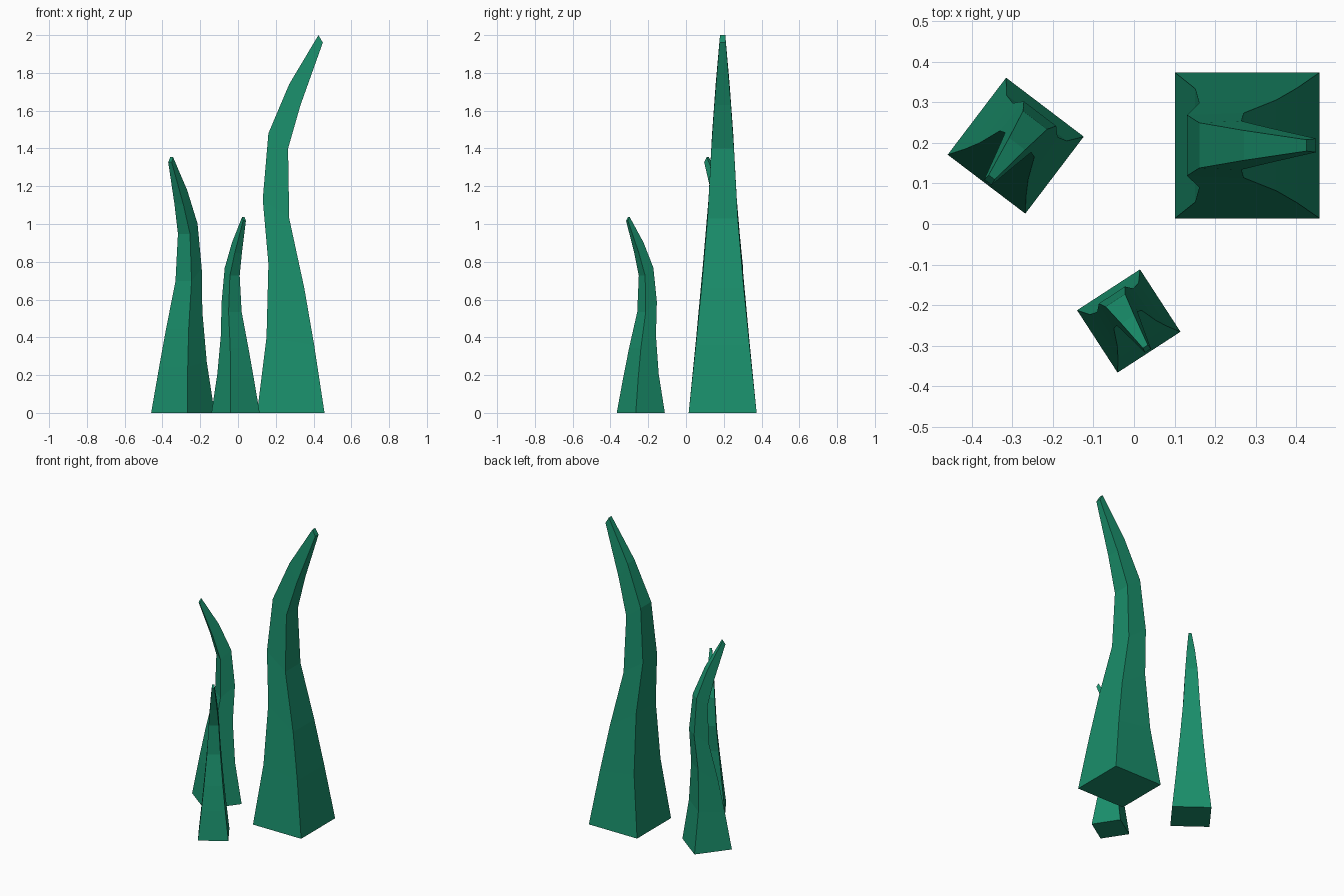
import bpy, bmesh
from math import radians
from mathutils import Matrix

if "Cube" in bpy.data.objects:
    bpy.data.objects.remove(bpy.data.objects["Cube"])

mat = bpy.data.materials.new("leaf_green")
mat.diffuse_color = (0.01, 0.27, 0.145, 1)
mat.use_nodes = True
mat.node_tree.nodes["Principled BSDF"].inputs["Base Color"].default_value = mat.diffuse_color

# Blade rings: back x, back z, back half width, front x, front z, front half width
RINGS = [
    (-0.180, 0.00, 0.180, 0.177, 0.00, 0.180),
    (-0.130, 0.40, 0.140, 0.122, 0.36, 0.142),
    (-0.120, 0.79, 0.104, 0.070, 0.66, 0.112),
    (-0.150, 1.13, 0.075, -0.010, 1.03, 0.080),
    (-0.120, 1.48, 0.056, -0.016, 1.40, 0.060),
    (-0.010, 1.74, 0.037, 0.050, 1.63, 0.044),
    (0.145, 2.00, 0.014, 0.168, 1.96, 0.017),
]


def blade(name, x, y, angle, width, height):
    """Curved four-sided tapering blade leaning towards the given angle."""
    bm = bmesh.new()
    loops = []
    for bx, bz, bw, fx, fz, fw in RINGS:
        pts = [(bx, -bw, bz), (fx, -fw, fz), (fx, fw, fz), (bx, bw, bz)]
        loops.append([bm.verts.new(p) for p in pts])
    for a, b in zip(loops, loops[1:]):
        for i in range(4):
            j = (i + 1) % 4
            bm.faces.new((a[i], a[j], b[j], b[i]))
    bm.faces.new(loops[0][::-1])
    bm.faces.new(loops[-1])
    bm.transform(Matrix.Translation((x, y, 0)) @ Matrix.Rotation(radians(angle), 4, 'Z')
                 @ Matrix.Diagonal((width, width, height, 1)))
    bmesh.ops.recalc_face_normals(bm, faces=bm.faces)
    me = bpy.data.meshes.new(name)
    bm.to_mesh(me)
    bm.free()
    me.materials.append(mat)
    bpy.context.collection.objects.link(bpy.data.objects.new(name, me))


# Three blades of grass
blade("tall_blade", 0.281, 0.194, 0, 1.0, 1.0)
blade("middle_blade", -0.2925, 0.1925, -127.2, 0.668, 0.677)
blade("short_blade", -0.0125, -0.24, -57, 0.514, 0.519)
